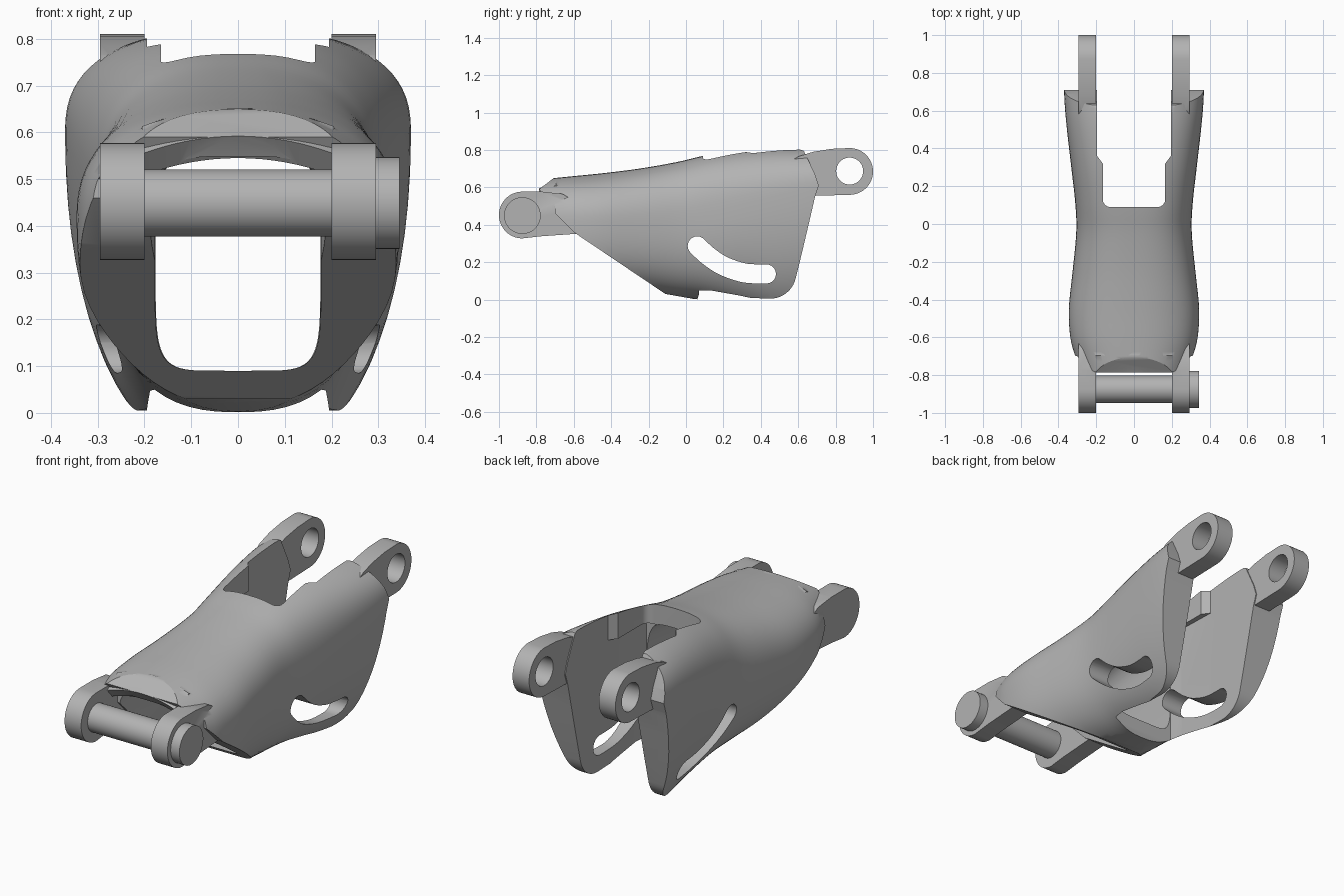
import bpy, bmesh, math
from mathutils import Vector

if "Cube" in bpy.data.objects:
    bpy.data.objects.remove(bpy.data.objects["Cube"], do_unlink=True)

grey = bpy.data.materials.new("plain grey")
grey.use_nodes = True
grey.diffuse_color = (0.45, 0.45, 0.45, 1)
grey.node_tree.nodes["Principled BSDF"].inputs["Base Color"].default_value = grey.diffuse_color


def make(name, bm):
    bmesh.ops.recalc_face_normals(bm, faces=bm.faces)
    mesh = bpy.data.meshes.new(name)
    bm.to_mesh(mesh)
    bm.free()
    mesh.materials.append(grey)
    obj = bpy.data.objects.new(name, mesh)
    bpy.context.collection.objects.link(obj)
    return obj


def skin(name, rings):
    """Closed solid through rings of equal length."""
    bm = bmesh.new()
    rows = [[bm.verts.new(p) for p in ring] for ring in rings]
    for a, b in zip(rows, rows[1:]):
        for i in range(len(a)):
            bm.faces.new((a[i - 1], a[i], b[i], b[i - 1]))
    bm.faces.new(rows[0])
    bm.faces.new(rows[-1][::-1])
    return make(name, bm)


def prism_x(name, pts, lo, hi):
    return skin(name, [[(x, y, z) for y, z in pts] for x in (lo, hi)])


def prism_z(name, pts, lo, hi):
    return skin(name, [[(x, y, z) for x, y in pts] for z in (lo, hi)])


def arc(cy, cz, r, start, end, n):
    angles = [math.radians(start + (end - start) * i / n) for i in range(n + 1)]
    return [(cy + r * math.cos(a), cz + r * math.sin(a)) for a in angles]


def rod(name, cy, cz, r, lo, hi):
    return prism_x(name, arc(cy, cz, r, 0, 360, 48)[:-1], lo, hi)


def smooth_rows(rows, steps):
    """Catmull-Rom through the station rows."""
    out = []
    for i in range(len(rows) - 1):
        quad = [rows[max(0, min(len(rows) - 1, i + k))] for k in (-1, 0, 1, 2)]
        for s in range(steps):
            t = s / steps
            out.append([b + t * ((c - a) / 2 + t * ((a - 2.5 * b + 2 * c - d / 2)
                        + t * (1.5 * (b - c) + (d - a) / 2))) for a, b, c, d in zip(*quad)])
    return out + [rows[-1]]


def oval(y, w, mid, top, bottom, n_top, n_bottom, count=72):
    """Superellipse ring with separate upper and lower halves."""
    ring = []
    for i in range(count):
        a = math.tau * i / count
        c, s = math.cos(a), math.sin(a)
        n = n_top if s >= 0 else n_bottom
        h = top - mid if s >= 0 else mid - bottom
        x = math.copysign(abs(c) ** (2 / n), c)
        z = math.copysign(abs(s) ** (2 / n), s)
        ring.append((w * x, y, mid + h * z))
    return ring


def combine(obj, other, operation):
    mod = obj.modifiers.new(operation, 'BOOLEAN')
    mod.operation, mod.object, mod.solver = operation, other, 'EXACT'
    bpy.context.view_layer.objects.active = obj
    bpy.ops.object.modifier_apply(modifier=mod.name)
    bpy.data.objects.remove(other, do_unlink=True)


# Outer body: y, half width, middle, top, bottom, roundness above and below
stations = [
    (-.80, .28, .42, .64, .05, 2.3, 2.5),
    (-.70, .312, .42, .65, .04, 2.3, 2.5),
    (-.60, .337, .42, .66, .03, 2.3, 2.5),
    (-.45, .345, .42, .675, .03, 2.3, 2.5),
    (-.25, .325, .42, .70, .03, 2.4, 2.5),
    (-.05, .306, .43, .735, .01, 2.5, 2.5),
    (.10, .31, .46, .77, -.005, 2.6, 2.5),
    (.30, .332, .51, .805, -.06, 2.6, 2.3),
    (.50, .355, .56, .82, -.12, 2.6, 2.2),
    (.65, .368, .59, .82, -.12, 2.6, 2.2),
    (.80, .372, .60, .82, -.12, 2.6, 2.2),
]
body = skin("link_body", [oval(*row) for row in smooth_rows(stations, 4)])

# Side outline trims the nose, sloped mouth, lobes and rear edge
outline = [(-.70, .655), (-.785, .59), (-.745, .53), (-.70, .50), (-.70, .46),
           (-.60, .36), (-.11, .03), (.06, 0), (.07, .03), (.25, .012)]
outline += arc(.45, .145, .14, -90, -12, 10)
outline += [(.62, .25), (.66, .42), (.69, .55), (.71, .61), (.69, .67), (.63, .795), (.6, .805),
            (.4, .805), (.2, .795), (.1, .9), (-.7, .9)]
combine(body, prism_x("outline_cutter", outline, -.6, .6), 'INTERSECT')

# Inner channel with a rounded floor and rising ceiling
channel = [(-1, .195, .32, .545, .09, 4, 6), (-.68, .195, .32, .55, .09, 4, 6),
           (-.55, .178, .33, .565, .09, 4, 6), (.09, .176, .36, .665, .09, 4, 6),
           (.3, .176, .36, .665, .09, 4, 6)]
combine(body, skin("channel_cutter", [oval(*row) for row in channel]), 'DIFFERENCE')


def plan(half):
    return half + [(-x, y) for x, y in half[::-1]]


# Open top slot between the flanges, and wider gap underneath
corner = arc(.125, .13, .04, 270, 360, 6)
top_slot = corner + [(.165, .32), (.195, .36), (.195, 1.2)]
combine(body, prism_z("top_slot_cutter", plan(top_slot), .6, 1), 'DIFFERENCE')
under_slot = [(.178, .07), (.188, .14), (.195, .36), (.195, 1.2)]
combine(body, prism_z("under_slot_cutter", plan(under_slot), -.3, .655), 'DIFFERENCE')

# Bevelled nose plate that follows the arch of the roof
nose_side = [(-.695, .651), (-.787, .592), (-.745, .545), (-.62, .552), (-.60, .62)]
nose = skin("nose", [[(x, y, z - .9 * x * x) for y, z in nose_side]
                     for x in (.205 * i / 8 for i in range(-8, 9))])
combine(body, nose, 'UNION')

# Curved guide slot through both side plates
path = smooth_rows([(.06, .287), (.12, .232), (.20, .18), (.30, .145), (.38, .137), (.43, .137)], 4)
path = [Vector(p) for p in path]
left, right = [], []
for i, p in enumerate(path):
    d = (path[min(i + 1, len(path) - 1)] - path[max(i - 1, 0)]).normalized()
    side = Vector((-d.y, d.x)) * .051
    left.append(tuple(p + side))
    right.append(tuple(p - side))


def cap(centre, start):
    a = math.degrees(math.atan2(start[1] - centre.y, start[0] - centre.x))
    return arc(centre.x, centre.y, .051, a, a - 180, 12)[1:-1]


slot = left + cap(path[-1], left[-1]) + right[::-1] + cap(path[0], right[0])
combine(body, prism_x("guide_slot_cutter", slot, -.6, .6), 'DIFFERENCE')

# Hinge lugs, mirrored left and right
rear_lug = arc(.875, .685, .125, -90, 90, 24) + [(.78, .806), (.68, .79), (.60, .765), (.50, .70),
                                                 (.50, .58), (.7, .555)]
front_lug = arc(-.875, .452, .125, 90, 270, 24) + [(-.78, .338), (-.58, .352), (-.55, .42),
                                                   (-.55, .50), (-.66, .565), (-.77, .577)]
for s in (-1, 1):
    lo, hi = sorted((s * .2, s * .295))
    for profile in (rear_lug, front_lug):
        combine(body, prism_x("lug", profile, lo, hi), 'UNION')
combine(body, rod("rear_hole_cutter", .875, .687, .072, -.6, .6), 'DIFFERENCE')

# Hinge pin with a wide head on the left
pin = rod("hinge_pin", -.875, .449, .072, -.25, .25)
head = rod("pin_head", -.875, .449, .098, .29, .345)

for obj in (body, pin, head):
    bpy.ops.object.select_all(action='DESELECT')
    obj.select_set(True)
    bpy.context.view_layer.objects.active = obj
    bpy.ops.object.shade_smooth_by_angle(angle=math.radians(32))
